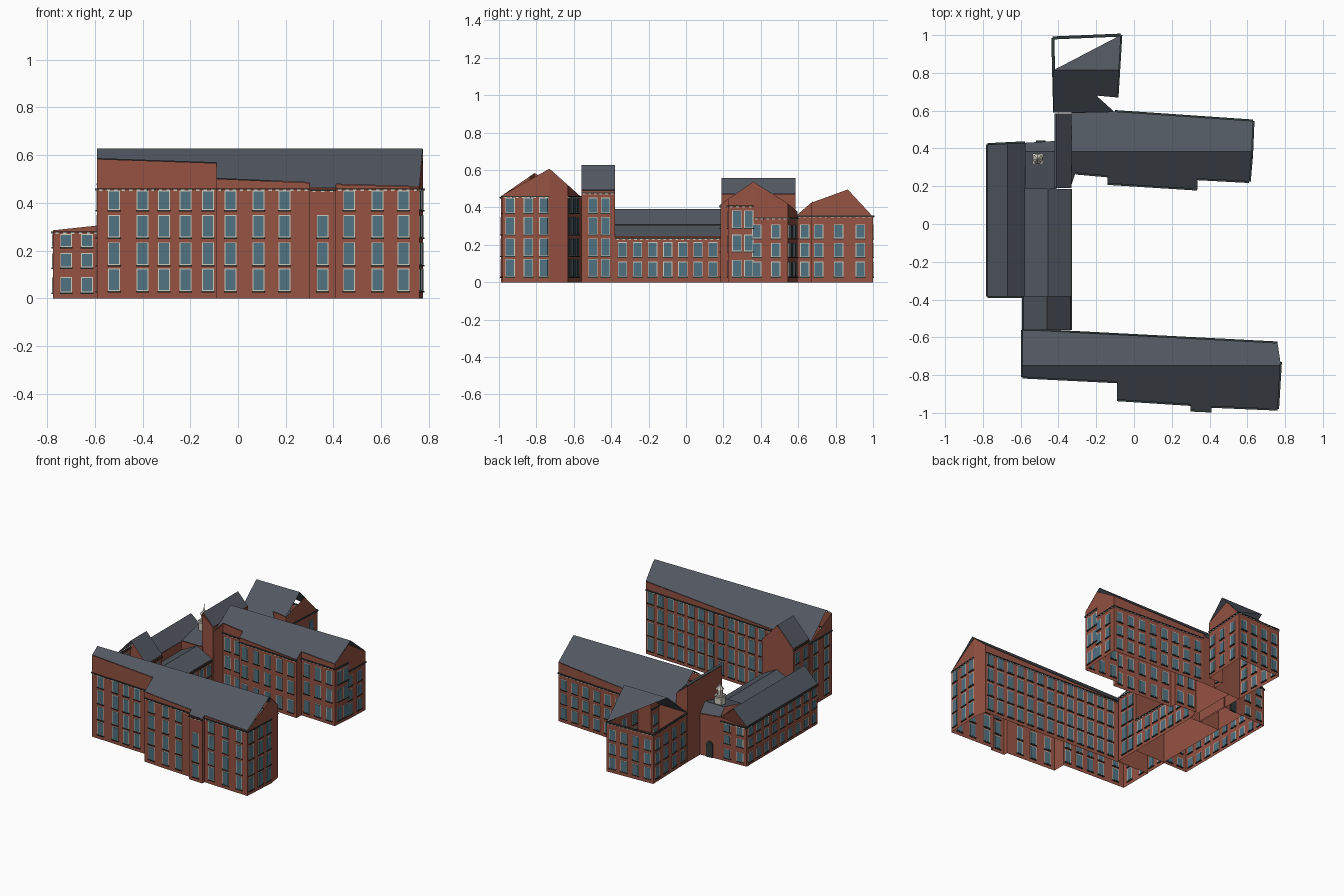
import bpy, bmesh
from math import pi
from mathutils import Matrix, Vector

if "Cube" in bpy.data.objects:
    bpy.data.objects.remove(bpy.data.objects["Cube"])


def material(name, rgb):
    m = bpy.data.materials.new(name)
    m.diffuse_color = (*rgb, 1)
    m.use_nodes = True
    m.node_tree.nodes["Principled BSDF"].inputs["Base Color"].default_value = m.diffuse_color
    return m


BRICK = material("brick", (0.30, 0.085, 0.055))
SLATE = material("slate", (0.085, 0.098, 0.12))
GLASS = material("glass", (0.08, 0.17, 0.22))
CREAM = material("cream_trim", (0.62, 0.60, 0.52))
DARK = material("dark_trim", (0.03, 0.04, 0.04))


def finish(bm, name, mat):
    me = bpy.data.meshes.new(name)
    bm.to_mesh(me)
    bm.free()
    me.materials.append(mat)
    ob = bpy.data.objects.new(name, me)
    bpy.context.collection.objects.link(ob)
    return ob


def gable(axis, pos, top, low, high):
    """Height of a two-slope roof: axis 0 or 1 is measured across the ridge."""
    def f(p):
        d = p[axis] - pos
        return top - (d * high if d > 0 else -d * low)
    f.axis, f.pos = axis, pos
    return f


def walls(name, pts, f):
    """Open brick shell whose top edge follows the roof."""
    bm = bmesh.new()
    lo = [bm.verts.new((x, y, 0)) for x, y in pts]
    hi = [bm.verts.new((x, y, f((x, y)))) for x, y in pts]
    for i in range(len(pts)):
        j = (i + 1) % len(pts)
        bm.faces.new((lo[i], lo[j], hi[j], hi[i]))
    finish(bm, name + "_walls", BRICK)


def roof(name, pts, f):
    """Slate sheet: footprint split at the ridge, then lifted."""
    bm = bmesh.new()
    bm.faces.new([bm.verts.new((x, y, 0)) for x, y in pts])
    axis = Vector((1, 0, 0)) if f.axis == 0 else Vector((0, 1, 0))
    bmesh.ops.bisect_plane(bm, geom=bm.verts[:] + bm.edges[:] + bm.faces[:],
                           plane_co=axis * f.pos, plane_no=axis)
    bmesh.ops.triangulate(bm, faces=bm.faces[:])
    for v in bm.verts:
        v.co.z = f(v.co) + 0.002
    finish(bm, name + "_roof", SLATE)


def wall_box(bm, p, q, t, z0, z1, w, depth):
    """Box of width w centred at fraction t of wall p-q, standing proud by depth."""
    p, q = Vector((*p, 0)), Vector((*q, 0))
    d = (q - p).normalized()
    n = Vector((d.y, -d.x, 0))
    c = p.lerp(q, t)
    m = Matrix((d * w, n * depth * 2, Vector((0, 0, z1 - z0)))).transposed().to_4x4()
    m.translation = (c.x, c.y, (z0 + z1) / 2)
    bmesh.ops.create_cube(bm, size=1, matrix=m)


def trim(name, pts, spec, rows, cornice, w=0.042):
    """Windows, sills and dentilled cornice; spec maps wall index to columns."""
    glass, frame, sill, band = (bmesh.new() for _ in range(4))
    for i, cols in spec.items():
        p, q = pts[i], pts[(i + 1) % len(pts)]
        if isinstance(cols, int):
            cols = [(k + 0.5) / cols for k in range(cols)]
        for t in cols:
            for z0, z1 in rows:
                wall_box(frame, p, q, t, z0, z1, w + 0.008, 0.002)
                wall_box(glass, p, q, t, z0 + 0.004, z1 - 0.004, w, 0.0035)
                wall_box(sill, p, q, t, z0 - 0.006, z0, w + 0.012, 0.007)
        length = (Vector(q) - Vector(p)).length
        wall_box(sill, p, q, 0.5, cornice, cornice + 0.006, length, 0.008)
        n = max(1, int(length / 0.03))
        for k in range(n):
            wall_box(band, p, q, (k + 0.5) / n, cornice - 0.005, cornice, 0.014, 0.006)
    finish(glass, name + "_window_glass", GLASS)
    finish(frame, name + "_window_frames", CREAM)
    finish(sill, name + "_sills_and_cornice", DARK)
    finish(band, name + "_dentils", CREAM)


FOUR = [(0.03, 0.125), (0.14, 0.235), (0.255, 0.35), (0.37, 0.452)]
THREE = [(0.03, 0.11), (0.135, 0.21), (0.235, 0.31)]
TALL = [(0.03, 0.12), (0.165, 0.255), (0.29, 0.385)]
LOW = [(0.025, 0.09), (0.13, 0.19), (0.215, 0.27)]
TWO = [(0.03, 0.11), (0.135, 0.215)]

# Long four-storey south wing
f = gable(1, -0.75, 0.625, 0.69, 0.89)
south = [(-.59, -.81), (-.09, -.835), (-.09, -.93), (.30, -.955), (.30, -.985), (.41, -.99),
         (.41, -.965), (.76, -.98), (.775, -.73), (.76, -.63), (-.59, -.56)]
walls("south_wing", south, f)
roof("south_wing", south, f)
trim("south_wing", south, {0: [.14, .38, .56, .74, .93], 2: [.15, .45, .73], 6: [.16, .5, .81],
     7: [.16, .55, .88], 9: [(k + .5) / 13 * .8 for k in range(13)], 10: 2}, FOUR, 0.455)
trim("south_bay", south, {4: 1}, FOUR[:3], 0.45)

# Tall link block behind the south wing
f = gable(0, -0.46, 0.625, 1.1, 1.08)
link = [(-.585, -.56), (-.335, -.56), (-.335, -.38), (-.46, -.38), (-.585, -.38)]
walls("link_block", link, f)
roof("link_block", link, f)
trim("link_block", link, {1: [.35, .72], 4: 2}, FOUR, 0.475)

# Low courtyard range
f = gable(0, -0.455, 0.305, 0.5, 0.53)
court = [(-.577, -.38), (-.335, -.38), (-.335, .185), (-.577, .185)]
walls("courtyard_range", court, f)
roof("courtyard_range", court, f)
trim("courtyard_range", court, {1: 7}, TWO, 0.23)

# Three-storey west range
f = gable(0, -0.67, 0.39, 1.0, 0.9)
west = [(-.775, -.385), (-.577, -.385), (-.577, .43), (-.775, .42)]
walls("west_range", west, f)
roof("west_range", west, f)
trim("west_range", west, {0: [.28, .72], 2: 2, 3: 9}, LOW, 0.275)

# Entrance corner with door
f = gable(1, 0.385, 0.36, 0.25, 1.2)
corner = [(-.577, .185), (-.41, .185), (-.41, .44), (-.577, .43)]
walls("entrance_corner", corner, f)
roof("entrance_corner", corner, f)
bm = bmesh.new()
wall_box(bm, corner[2], corner[3], 0.5, 0, 0.09, 0.05, 0.006)
bmesh.ops.create_cone(bm, cap_ends=True, segments=16, radius1=0.025, radius2=0.025, depth=0.012,
                      matrix=Matrix.Translation((-.4935, .435, .09)) @ Matrix.Rotation(pi / 2, 4, 'X'))
finish(bm, "entrance_door", DARK)

# Lean-to stair block at the head of the north wing
f = gable(0, -0.41, 0.555, 1.0, 1.06)
stair = [(-.42, .19), (-.33, .19), (-.33, .585), (-.42, .585)]
walls("stair_block", stair, f)
roof("stair_block", stair, f)

# North wing
f = gable(1, 0.385, 0.555, 0.69, 0.84)
north = [(-.33, .21), (-.31, .27), (-.14, .255), (-.14, .215), (.335, .185), (.335, .24), (.61, .225),
         (.622, .36), (.63, .545), (-.1, .595), (-.33, .59)]
walls("north_wing", north, f)
roof("north_wing", north, f)
trim("north_wing", north, {1: 2, 3: 5, 5: 3, 6: [.35, .82]}, TALL, 0.405)
trim("north_wing_rear", north, {7: [.1, .65], 8: 8}, THREE, 0.34)

# North annex, whose rear roof slope is only a triangle
f = gable(1, 0.815, 0.55, 0.86, 1.08)
annex = [(-.42, .59), (-.2, .59), (-.2, .68), (-.09, .67), (-.078, .865), (-.07, 1.0), (-.43, .985)]
walls("annex", annex, f)
roof("annex", [(-.425, .59), (-.1, .59), (-.2, .68), (-.09, .67), (-.08, .815), (-.07, 1.0),
               (-.425, .815)], f)
trim("annex", annex, {3: [.2, .75], 4: [.5], 5: 4, 6: 4, 1: 1}, THREE, 0.35)

# Cupola with finial
bm = bmesh.new()
for z, r1, r2, h, n in [(.37, .036, .036, .06, 4), (.415, .04, .04, .01, 4), (.44, .02, .02, .04, 8),
                        (.475, .028, .006, .03, 8), (.51, .004, .001, .05, 6)]:
    bmesh.ops.create_cone(bm, cap_ends=True, segments=n, radius1=r1, radius2=r2, depth=h,
                          matrix=Matrix.Translation((-.51, .345, z)) @ Matrix.Rotation(pi / 4, 4, 'Z'))
finish(bm, "cupola", CREAM)
